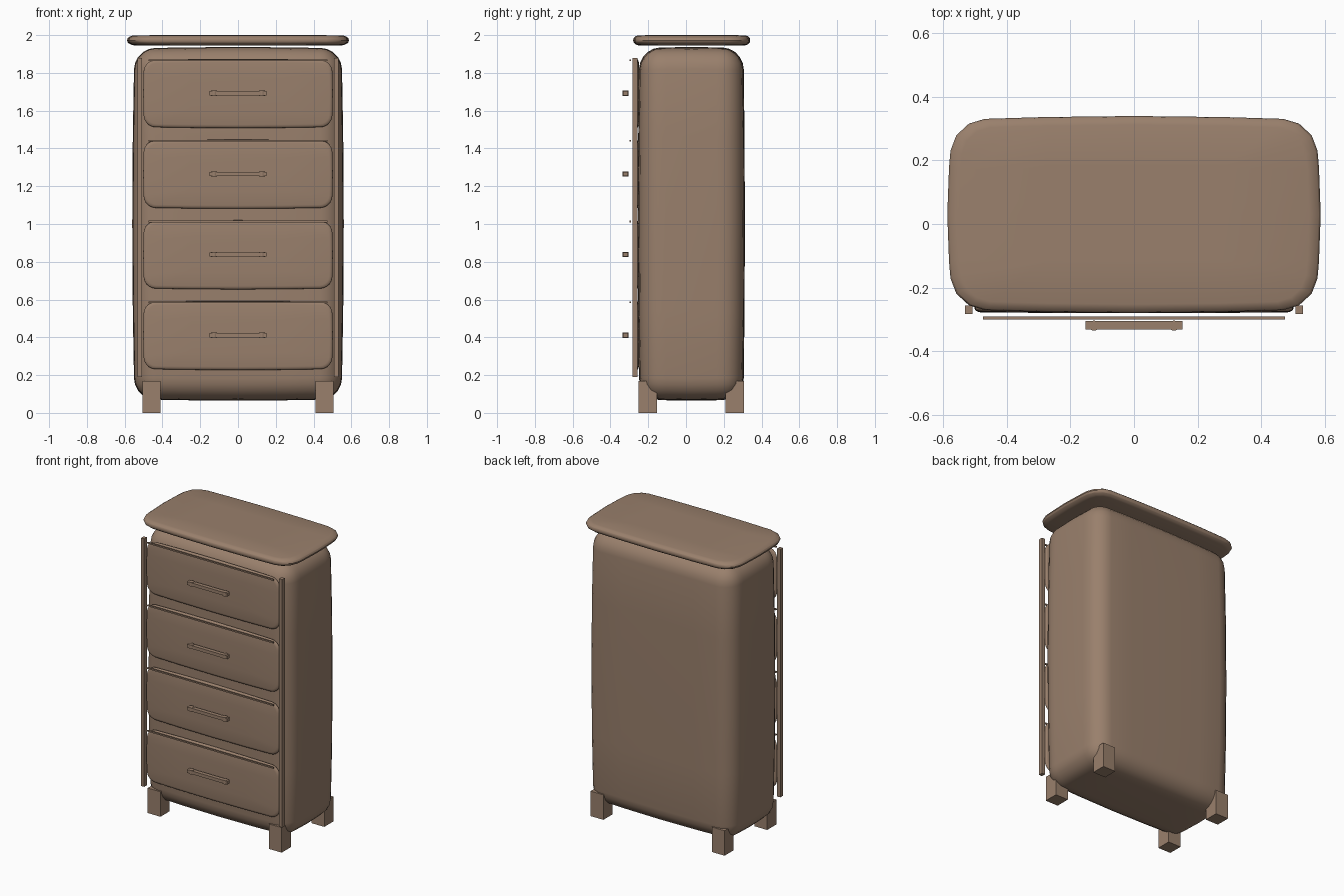
import bpy
import bmesh
import math
from mathutils import Vector

cube = bpy.data.objects.get("Cube")
if cube:
    bpy.data.objects.remove(cube, do_unlink=True)

# One brown wood finish
wood = bpy.data.materials.new("brown_wood")
wood.use_nodes = True
COLOUR = (0.32, 0.215, 0.15, 1)
wood.diffuse_color = COLOUR
wood.node_tree.nodes["Principled BSDF"].inputs["Base Color"].default_value = COLOUR


def finish(bm, name, smooth=False):
    bmesh.ops.recalc_face_normals(bm, faces=bm.faces[:])
    mesh = bpy.data.meshes.new(name)
    bm.to_mesh(mesh)
    bm.free()
    mesh.materials.append(wood)
    obj = bpy.data.objects.new(name, mesh)
    bpy.context.collection.objects.link(obj)
    if smooth:
        bpy.ops.object.select_all(action="DESELECT")
        obj.select_set(True)
        bpy.context.view_layer.objects.active = obj
        bpy.ops.object.shade_smooth_by_angle(angle=math.radians(40))
    return obj


def box_mesh(low, high):
    low, high = Vector(low), Vector(high)
    bm = bmesh.new()
    bmesh.ops.create_cube(bm, size=1)
    bmesh.ops.scale(bm, vec=high - low, verts=bm.verts[:])
    bmesh.ops.translate(bm, vec=(low + high) / 2, verts=bm.verts[:])
    return bm


def box(name, low, high):
    return finish(box_mesh(low, high), name)


def soft_box(name, low, high, axis, corner, corner_steps, rim, rim_steps, bulge):
    """Box with round corners about one axis, round rims and gently swollen sides."""
    centre = (Vector(low) + Vector(high)) / 2
    half = (Vector(high) - Vector(low)) / 2
    bm = box_mesh(-half, half)
    along = [e for e in bm.edges
             if abs((e.verts[0].co - e.verts[1].co).normalized()[axis]) > 0.9]
    bmesh.ops.bevel(bm, geom=along, offset=corner, segments=corner_steps,
                    profile=0.5, affect="EDGES")
    rims = [e for e in bm.edges if e.calc_face_angle(0) > 1.2]
    bmesh.ops.bevel(bm, geom=rims, offset=rim, segments=rim_steps,
                    profile=0.5, affect="EDGES")
    # Cross cuts let the flat sides swell
    for i in range(3):
        for f in (-0.5, 0, 0.5):
            normal = Vector((0, 0, 0))
            normal[i] = 1
            bmesh.ops.bisect_plane(bm, geom=bm.verts[:] + bm.edges[:] + bm.faces[:],
                                   plane_co=normal * half[i] * f, plane_no=normal)
    for v in bm.verts:
        t = [v.co[i] / half[i] for i in range(3)]
        for i in range(3):
            others = sum(t[j] ** 2 for j in range(3) if j != i)
            v.co[i] -= t[i] * bulge[i] * others
        v.co += centre
    return finish(bm, name, True)


# Carcass and floating top
soft_box("body", (-0.56, -0.255, 0.065), (0.56, 0.312, 1.937), 2,
         0.11, 5, 0.11, 5, (0.012, 0.008, 0.008))
soft_box("top_slab", (-0.588, -0.28, 1.945), (0.588, 0.34, 2.0), 2,
         0.1, 3, 0.015, 2, (0.022, 0.013, 0.001))

# Legs and front rails
for side, s in (("left", 1), ("right", -1)):
    for end, y in (("front", -0.202), ("back", 0.257)):
        box(f"{end}_leg_{side}", (s * 0.457 - 0.048, y - 0.049, 0),
            (s * 0.457 + 0.048, y + 0.049, 0.17))
    box(f"side_rail_{side}", (s * 0.52 - 0.012, -0.284, 0.19),
        (s * 0.52 + 0.012, -0.256, 1.88))

# Four drawers, each with a trim strip and a handle
for n in range(4):
    z = 0.411 + n * 0.427
    soft_box(f"drawer_front_{n + 1}", (-0.502, -0.281, z - 0.184), (0.502, -0.247, z + 0.182),
             1, 0.06, 5, 0.012, 3, (0.006, 0.003, 0.006))
    box(f"drawer_trim_{n + 1}", (-0.475, -0.3, z + 0.171), (0.475, -0.291, z + 0.18))
    box(f"handle_bar_{n + 1}", (-0.152, -0.333, z - 0.011), (0.152, -0.306, z + 0.011))
    for side, s in (("left", 1), ("right", -1)):
        bm = bmesh.new()
        bmesh.ops.create_cone(bm, cap_ends=True, segments=16, radius1=0.016,
                              radius2=0.016, depth=0.027)
        bmesh.ops.translate(bm, vec=(s * 0.126, -0.32, z), verts=bm.verts[:])
        finish(bm, f"handle_knob_{n + 1}_{side}", True)
